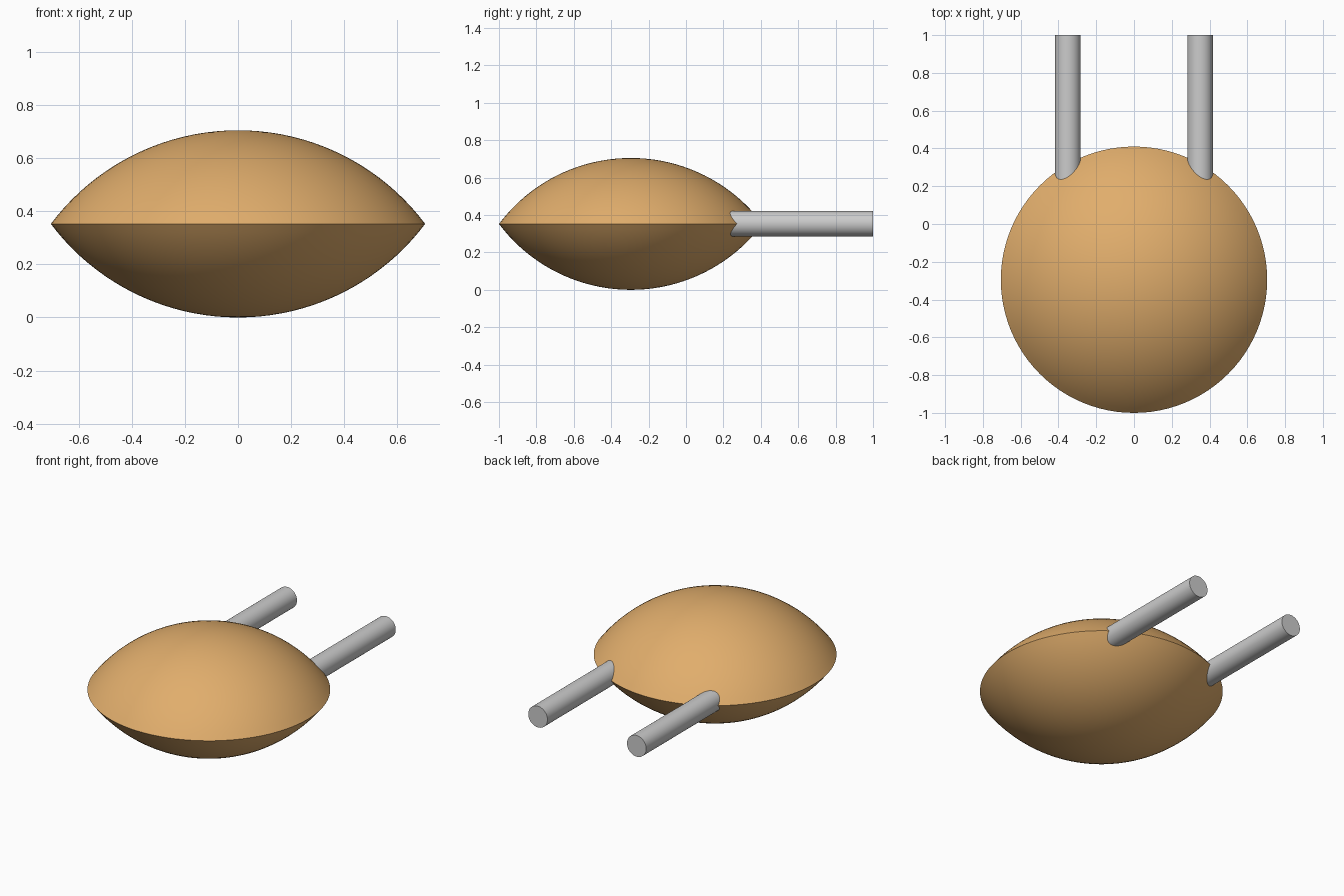
import bpy, bmesh, math

if "Cube" in bpy.data.objects:
    bpy.data.objects.remove(bpy.data.objects["Cube"])

CY, CZ = -0.295, 0.3525      # centre of the lens body
RIM, H = 0.705, 0.3525       # rim radius and cap height
R = (RIM**2 + H**2) / (2 * H)  # radius of each spherical cap


def smooth(obj, degrees):
    bpy.ops.object.select_all(action='DESELECT')
    obj.select_set(True)
    bpy.context.view_layer.objects.active = obj
    bpy.ops.object.shade_smooth_by_angle(angle=math.radians(degrees))


# Lens body: two spherical caps meeting at a sharp rim, spun around z
bm = bmesh.new()
half = math.asin(RIM / R)
steps, sides = 20, 96
upper = [(R * math.sin(half * i / steps), R * math.cos(half * i / steps) - (R - H))
         for i in range(steps + 1)]
profile = upper + [(r, -z) for r, z in reversed(upper[:-1])]
verts = [bm.verts.new((r, 0, z)) for r, z in profile]
edges = [bm.edges.new(pair) for pair in zip(verts, verts[1:])]
bmesh.ops.spin(bm, geom=verts + edges, cent=(0, 0, 0), axis=(0, 0, 1),
               angle=2 * math.pi, steps=sides, use_duplicate=False)
bmesh.ops.remove_doubles(bm, verts=bm.verts, dist=1e-4)
bmesh.ops.recalc_face_normals(bm, faces=bm.faces)
mesh = bpy.data.meshes.new("lens_body")
bm.to_mesh(mesh)
bm.free()
body = bpy.data.objects.new("lens_body", mesh)
body.location = (0, CY, CZ)
bpy.context.collection.objects.link(body)
tan = bpy.data.materials.new("tan")
tan.diffuse_color = (0.75, 0.42, 0.15, 1)
tan.use_nodes = True
tan.node_tree.nodes["Principled BSDF"].inputs["Base Color"].default_value = tan.diffuse_color
mesh.materials.append(tan)
smooth(body, 30)

# Pair of wire leads, embedded in the rim and running to the back
Y0, Y1 = 0.1, 1.0
for side, x in (("left", -0.35), ("right", 0.35)):
    bpy.ops.mesh.primitive_cylinder_add(vertices=48, radius=0.068, depth=Y1 - Y0,
                                        location=(x, (Y0 + Y1) / 2, CZ + 0.001),
                                        rotation=(math.pi / 2, 0, 0))
    lead = bpy.context.object
    lead.name = side + "_lead"
    smooth(lead, 40)
